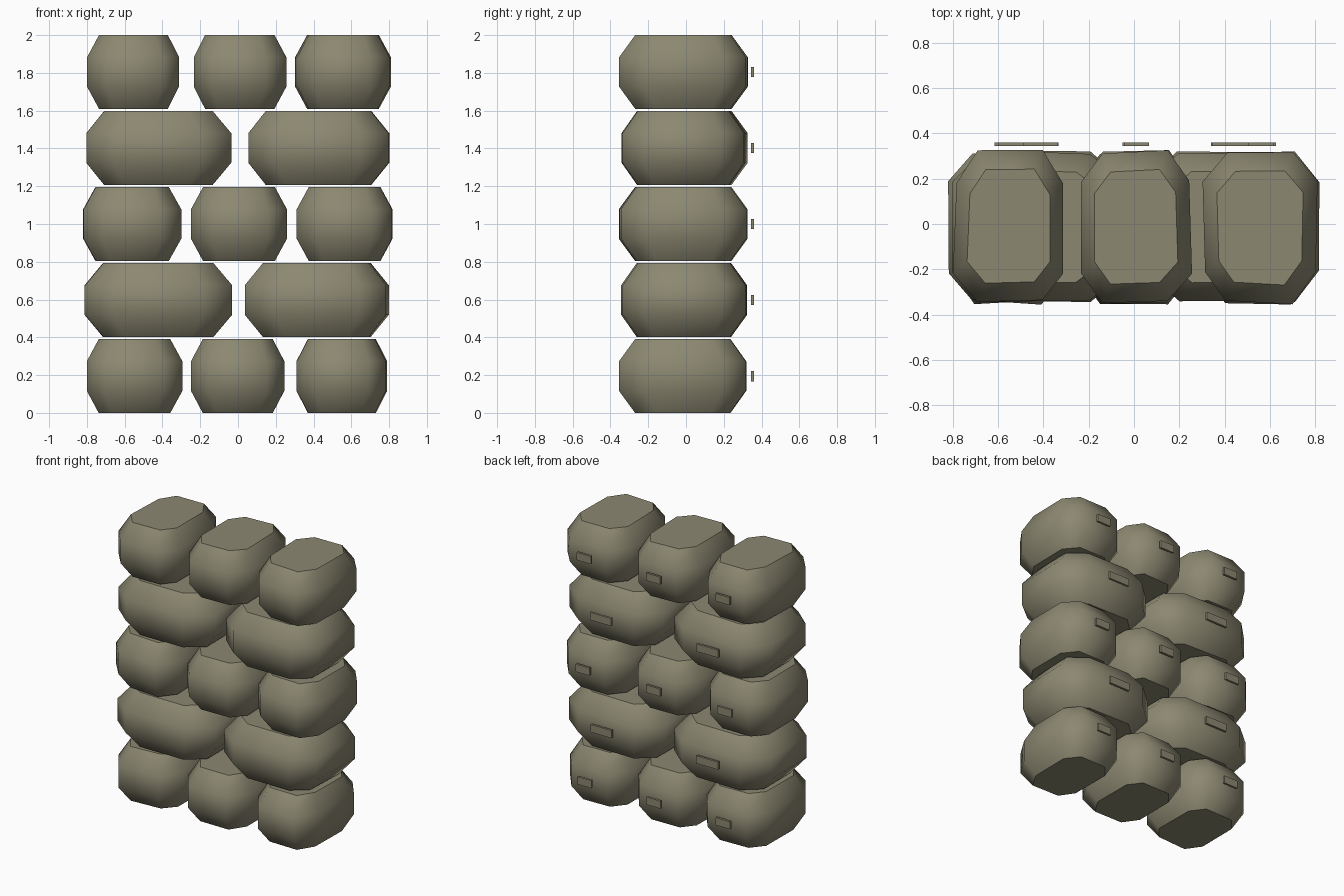
import bpy, bmesh, random

if "Cube" in bpy.data.objects:
    bpy.data.objects.remove(bpy.data.objects["Cube"])
random.seed(4)

stone_mat = bpy.data.materials.new("olive stone")
stone_mat.diffuse_color = (0.26, 0.245, 0.165, 1)
stone_mat.use_nodes = True
stone_mat.node_tree.nodes["Principled BSDF"].inputs["Base Color"].default_value = stone_mat.diffuse_color

# x ranges of the stones in each course, bottom to top
COURSES = [
    [(-0.81, -0.29), (-0.26, 0.26), (0.30, 0.80)],
    [(-0.82, -0.03), (0.035, 0.80)],
    [(-0.825, -0.30), (-0.25, 0.26), (0.31, 0.82)],
    [(-0.82, -0.035), (0.04, 0.805)],
    [(-0.80, -0.295), (-0.25, 0.26), (0.30, 0.81)],
]
# chamfered rectangle in unit half sizes, and (height, scale) of the rings
OCTAGON = [(1, -.6), (1, .6), (.6, 1), (-.6, 1), (-1, .6), (-1, -.6), (-.6, -1), (.6, -1)]
RINGS = [(0, 0.75), (0.3, 1), (0.7, 1), (1, 0.75)]
STEP, HEIGHT = 0.4025, 0.39


def finish(bm, name):
    bmesh.ops.recalc_face_normals(bm, faces=bm.faces)
    me = bpy.data.meshes.new(name)
    bm.to_mesh(me)
    bm.free()
    me.materials.append(stone_mat)
    ob = bpy.data.objects.new(name, me)
    bpy.context.collection.objects.link(ob)


def stone(name, x0, x1, z):
    cx, hx, cy, hy = (x0 + x1) / 2, (x1 - x0) / 2, -0.014, 0.342
    # slightly irregular outline, shared by all rings
    outline = [(u * (hx - random.uniform(0, .018)), v * (hy - random.uniform(0, .022)))
               for u, v in OCTAGON]
    bm = bmesh.new()
    rings = [[bm.verts.new((cx + x * s, cy + y * s, z + h * HEIGHT)) for x, y in outline]
             for h, s in RINGS]
    for a, b in zip(rings, rings[1:]):
        for i in range(8):
            j = (i + 1) % 8
            bm.faces.new((a[i], a[j], b[j], b[i])).smooth = True
    # flat top and bottom
    bm.faces.new(rings[0])
    bm.faces.new(rings[-1])
    finish(bm, name)


def back_bar(name, x0, x1, z):
    # small plate floating just behind the stone
    cx, w = (x0 + x1) / 2 + 0.006, (x1 - x0) * 0.22
    bm = bmesh.new()
    bmesh.ops.create_cube(bm, size=1)
    for v in bm.verts:
        v.co = (cx + v.co.x * w, 0.352 + v.co.y * 0.016, z + v.co.z * 0.055)
    finish(bm, name)


for r, course in enumerate(COURSES):
    z = r * STEP
    for c, (x0, x1) in enumerate(course):
        stone(f"stone_{r}_{c}", x0, x1, z)
        back_bar(f"back_bar_{r}_{c}", x0, x1, z + HEIGHT / 2)
